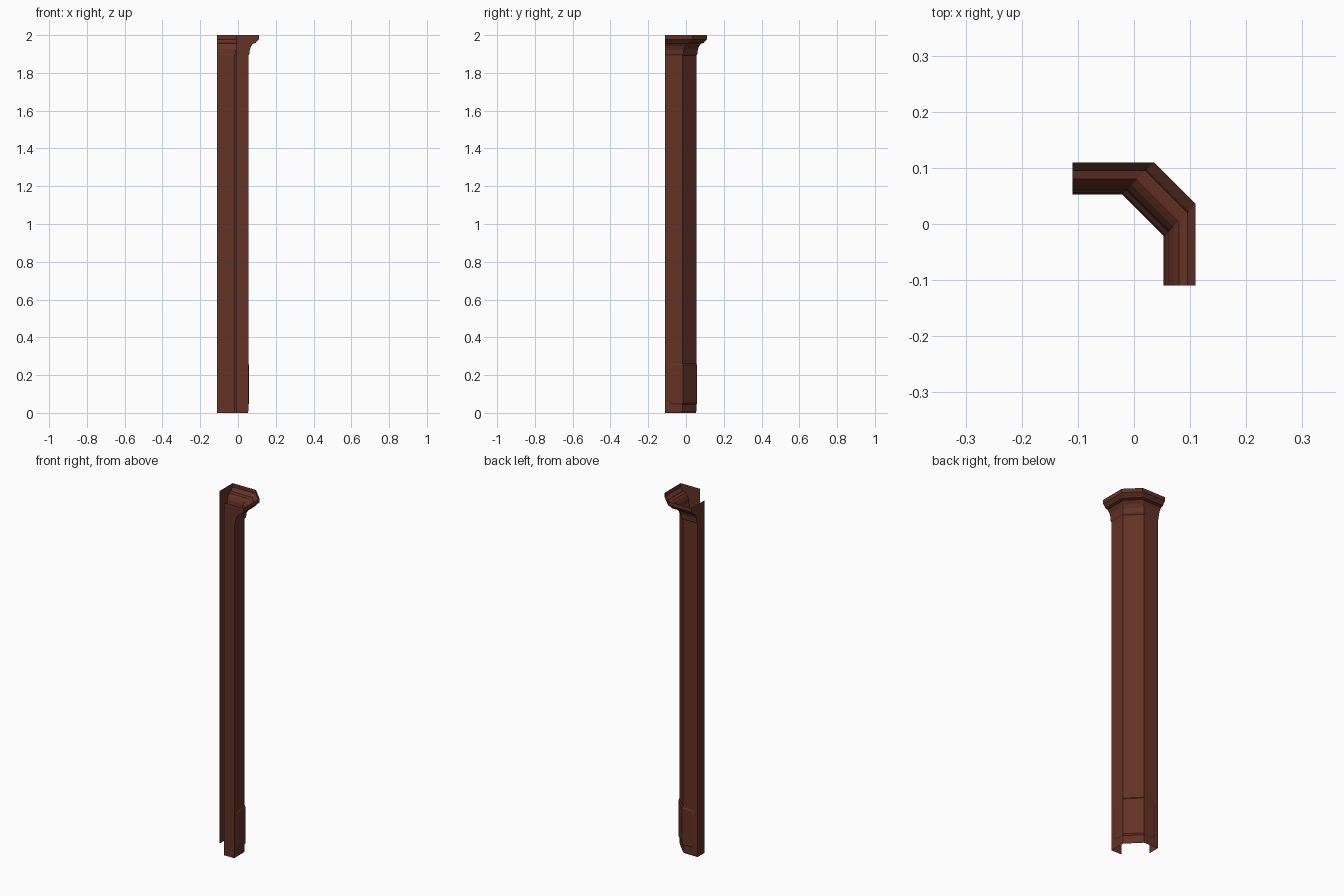
import bpy, math

if "Cube" in bpy.data.objects:
    bpy.data.objects.remove(bpy.data.objects["Cube"])

wood = bpy.data.materials.new("dark red brown wood")
wood.diffuse_color = (0.125, 0.032, 0.019, 1)
wood.use_nodes = True
wood.node_tree.nodes["Principled BSDF"].inputs["Base Color"].default_value = wood.diffuse_color

END = -0.11      # where both wings stop
CHAMFER = 0.0745  # width of the cut corner along each axis
SHAFT = 0.055    # distance of the shaft faces from the centre
INNER = -0.01    # inner edge of the end boards


def make(name, verts, faces):
    me = bpy.data.meshes.new(name)
    me.from_pydata(verts, [], faces)
    me.materials.append(wood)
    ob = bpy.data.objects.new(name, me)
    bpy.context.collection.objects.link(ob)
    return ob


def path(d):
    """Plan of the post at distance d: wing, cut corner, wing."""
    k = d - CHAMFER
    return [(END, d), (k, d), (d, k), (d, END)]


def skin(columns):
    """Quads between neighbouring columns of points, facing outwards."""
    n = len(columns[0])
    verts = [p for c in columns for p in c]
    faces = [(i * n + j, i * n + j + 1, (i + 1) * n + j + 1, (i + 1) * n + j)
             for i in range(len(columns) - 1) for j in range(n - 1)]
    return verts, faces


def sweep(name, profile):
    cols = [[(*path(d)[i], z) for d, z in profile] for i in range(4)]
    return make(name, *skin(cols))


# shaft with a small lip at the floor, and crown moulding (both open sheets)
shaft = [(0.053, 0), (SHAFT, 0.012), (SHAFT, 1.892)]
crown = [(SHAFT, 1.892), (0.060, 1.900), (0.063, 1.925), (0.070, 1.942),
         (0.080, 1.955), (0.095, 1.959), (0.097, 1.964), (0.110, 1.978),
         (0.110, 2.0)]
sweep("shaft", shaft)
sweep("crown_moulding", crown)

# flat end boards closing both wings
outline = shaft + crown[1:] + [(INNER, 2.0), (INNER, 0)]
n = len(outline)
make("front_end_board", [(d, END, z) for d, z in outline], [tuple(range(n))])
make("left_end_board", [(END, d, z) for d, z in outline], [tuple(reversed(range(n)))])

# raised panel with rounded ends wrapped round the foot of the post
LOW, HIGH, START, R, BEVEL, RISE = 0.052, 0.253, -0.083, 0.018, 0.008, 0.004
top = SHAFT + RISE
wing = []
for s in range(6):
    a = math.pi / 2 * s / 5
    c, h = math.cos(a), math.sin(a)
    t, cut = START + R - R * c, R - R * h
    tb, cutb = t - BEVEL * c, cut - BEVEL * h
    wing.append([(tb, SHAFT, LOW + cutb), (t, top, LOW + cut),
                 (t, top, HIGH - cut), (tb, SHAFT, HIGH - cutb)])
kb, kt = SHAFT - CHAMFER, top - CHAMFER
wing.append([(kb, SHAFT, LOW - BEVEL), (kt, top, LOW),
             (kt, top, HIGH), (kb, SHAFT, HIGH + BEVEL)])
other = [[(y, x, z) for x, y, z in col] for col in reversed(wing)]
cols = wing + other
verts, faces = skin(cols)
last = (len(cols) - 1) * 4
faces += [(3, 2, 1, 0), (last, last + 1, last + 2, last + 3)]
make("foot_panel", verts, faces)
